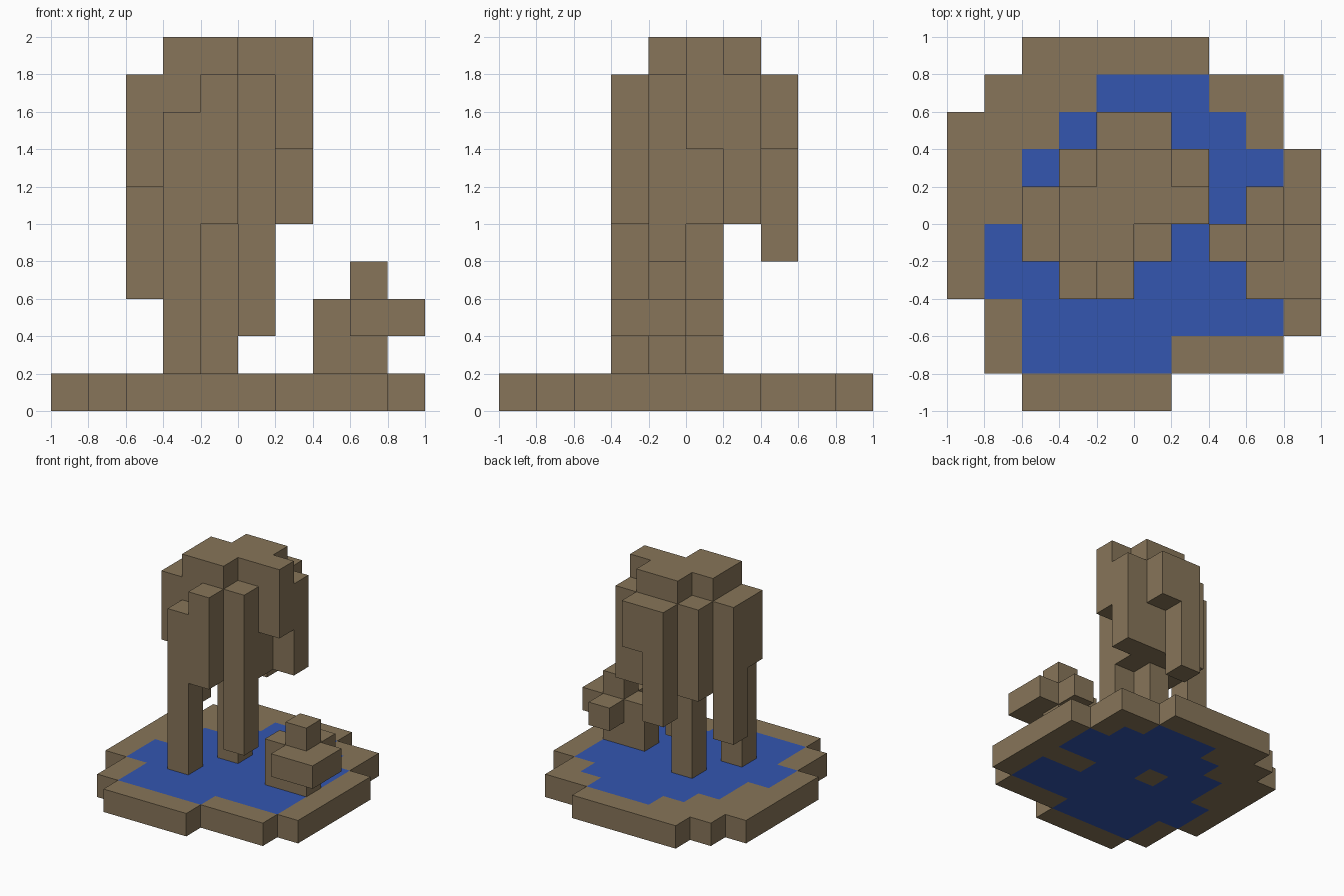
import bpy
import bmesh
import math
from mathutils import Vector

if "Cube" in bpy.data.objects:
    bpy.data.objects.remove(bpy.data.objects["Cube"], do_unlink=True)

CELL = 0.2
HALF = 5


def material(name, color):
    mat = bpy.data.materials.new(name)
    mat.use_nodes = True
    mat.diffuse_color = (*color, 1)
    mat.node_tree.nodes["Principled BSDF"].inputs["Base Color"].default_value = (*color, 1)
    return mat


STONE = material("brown stone", (0.242, 0.178, 0.100))
WATER = material("blue water", (0.033, 0.093, 0.434))

# Base plan, back row first: R is rim, W is water, P is stone set through the water
PLAN = [
    "..RRRRR...",
    ".RRRWWWRR.",
    "RRRWWWWWR.",
    "RRWWWWWWWR",
    "RRWWPWWWWR",
    "RWWWWWWPPR",
    "RWWWWWWWWR",
    ".RWWWWWWWR",
    ".RWWWWRRR.",
    "..RRRR....",
]


def plan_cells(letter):
    return {(i, len(PLAN) - 1 - row, 0)
            for row, line in enumerate(PLAN)
            for i, mark in enumerate(line) if mark == letter}


def column(i, j, low, high):
    """Stack of cells from level low up to, not including, level high."""
    return {(i, j, k) for k in range(low, high)}


def columns(*stacks):
    return set().union(*(column(*s) for s in stacks))


parts = {
    "rim": (plan_cells("R"), STONE),
    "pool": (plan_cells("W"), WATER),
    "footing": (plan_cells("P"), STONE),
    # Columns that reach the water or nearly do
    "front_leg": (columns((3, 3, 1, 8)), STONE),
    "middle_leg": (columns((4, 5, 1, 5)), STONE),
    "side_leg": (columns((5, 4, 2, 9)), STONE),
    # Solid middle of the tower
    "core": (columns((3, 4, 5, 9), (4, 4, 5, 9), (3, 5, 5, 9), (4, 5, 5, 9),
                     (5, 5, 5, 9), (4, 6, 5, 9), (5, 6, 5, 9)), STONE),
    # Hanging blocks around the core
    "front_hanging": (columns((4, 3, 5, 9)), STONE),
    "left_hanging": (columns((6, 5, 7, 9), (6, 6, 5, 9)), STONE),
    "back_hanging": (columns((3, 6, 5, 9), (4, 7, 4, 9), (5, 7, 7, 9)), STONE),
    "right_hanging": (columns((2, 4, 6, 9), (2, 5, 3, 9)), STONE),
    "cap": ({(i, j, 9) for i, j in ((3, 4), (4, 4), (3, 5), (4, 5), (5, 5),
                                    (6, 5), (4, 6), (5, 6))}, STONE),
    # Small rock pile at the side of the pool
    "rock_base": (columns((7, 4, 1, 3), (8, 4, 1, 4)), STONE),
    "rock_ledge": (columns((8, 3, 2, 3), (9, 3, 2, 3), (9, 4, 2, 3), (8, 5, 2, 3)), STONE),
}
filled = set().union(*(cells for cells, _ in parts.values()))


def build(name, cells, mat):
    """Make the outward faces of a group of cells."""
    bm = bmesh.new()
    for cell in sorted(cells):
        centre = Vector((cell[0] - HALF + 0.5, cell[1] - HALF + 0.5, cell[2] + 0.5))
        for axis in range(3):
            for sign in (-1, 1):
                neighbour = list(cell)
                neighbour[axis] += sign
                if tuple(neighbour) in filled:
                    continue
                normal, u, v = Vector(), Vector(), Vector()
                normal[axis] = sign / 2
                u[(axis + 1) % 3] = 0.5
                v[(axis + 2) % 3] = sign / 2
                corners = (-u - v, u - v, u + v, v - u)
                bm.faces.new([bm.verts.new((centre + normal + c) * CELL) for c in corners])
    bmesh.ops.remove_doubles(bm, verts=bm.verts, dist=0.001)
    bmesh.ops.dissolve_limit(bm, angle_limit=math.radians(1),
                             verts=bm.verts, edges=bm.edges)
    mesh = bpy.data.meshes.new(name)
    bm.to_mesh(mesh)
    bm.free()
    mesh.materials.append(mat)
    bpy.context.collection.objects.link(bpy.data.objects.new(name, mesh))


for part, (part_cells, part_mat) in parts.items():
    if part_cells:
        build(part, part_cells, part_mat)
